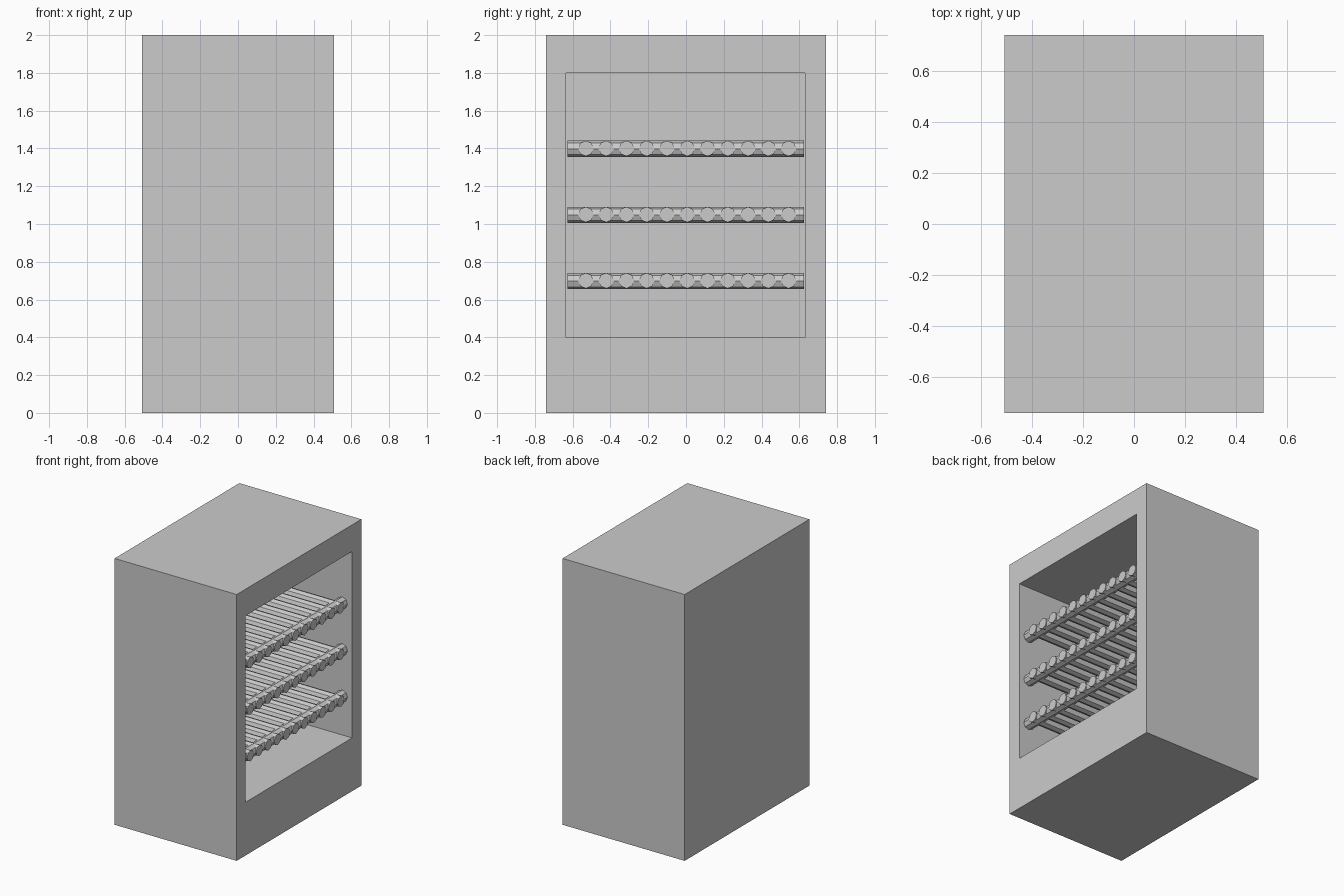
import bpy, bmesh, math
from mathutils import Matrix

if "Cube" in bpy.data.objects:
    bpy.data.objects.remove(bpy.data.objects["Cube"])

HX, HY, H = 0.507, 0.74, 2.0
Y0, Y1, Z0, Z1 = -0.635, 0.63, 0.40, 1.80   # opening on the +x side
BACK = -0.40                                # inner back wall


def finish(bm, name):
    me = bpy.data.meshes.new(name)
    bm.to_mesh(me)
    bm.free()
    ob = bpy.data.objects.new(name, me)
    bpy.context.collection.objects.link(ob)
    return ob


# cabinet: box with a deep recess pushed into its right side
bm = bmesh.new()
bmesh.ops.create_cube(bm, size=1, matrix=Matrix.Translation((0, 0, H / 2)) @ Matrix.Diagonal((2 * HX, 2 * HY, H, 1)))
side = max(bm.faces, key=lambda f: f.calc_center_median().x)
bmesh.ops.inset_region(bm, faces=[side], thickness=0.1)
for v in side.verts:
    v.co.y = Y0 if v.co.y < 0 else Y1
    v.co.z = Z0 if v.co.z < H / 2 else Z1
ext = bmesh.ops.extrude_discrete_faces(bm, faces=[side])
for v in ext["faces"][0].verts:
    v.co.x = BACK
bmesh.ops.recalc_face_normals(bm, faces=bm.faces)
finish(bm, "cabinet")


def bar(bm, axis, a, b, c1, z, r):
    """Eight-sided bar running along x or y from a to b."""
    mid = (a + b) / 2
    if axis == "x":
        m = Matrix.Translation((mid, c1, z)) @ Matrix.Rotation(math.pi / 2, 4, "Y")
    else:
        m = Matrix.Translation((c1, mid, z)) @ Matrix.Rotation(math.pi / 2, 4, "X")
    bmesh.ops.create_cone(bm, cap_ends=True, segments=8, radius1=r, radius2=r, depth=b - a, matrix=m)


# three racks: eleven rods on a front and a rear rail
for name, z in (("lower", 0.70), ("middle", 1.05), ("upper", 1.40)):
    bm = bmesh.new()
    for i in range(11):
        bar(bm, "x", BACK, 0.475, -0.53 + i * 0.1073, z, 0.041)
    finish(bm, name + "_rack_rods")
    bm = bmesh.new()
    for x in (0.43, -0.35):
        bar(bm, "y", -0.628, 0.624, x, z - 0.002, 0.043)
    finish(bm, name + "_rack_rails")
